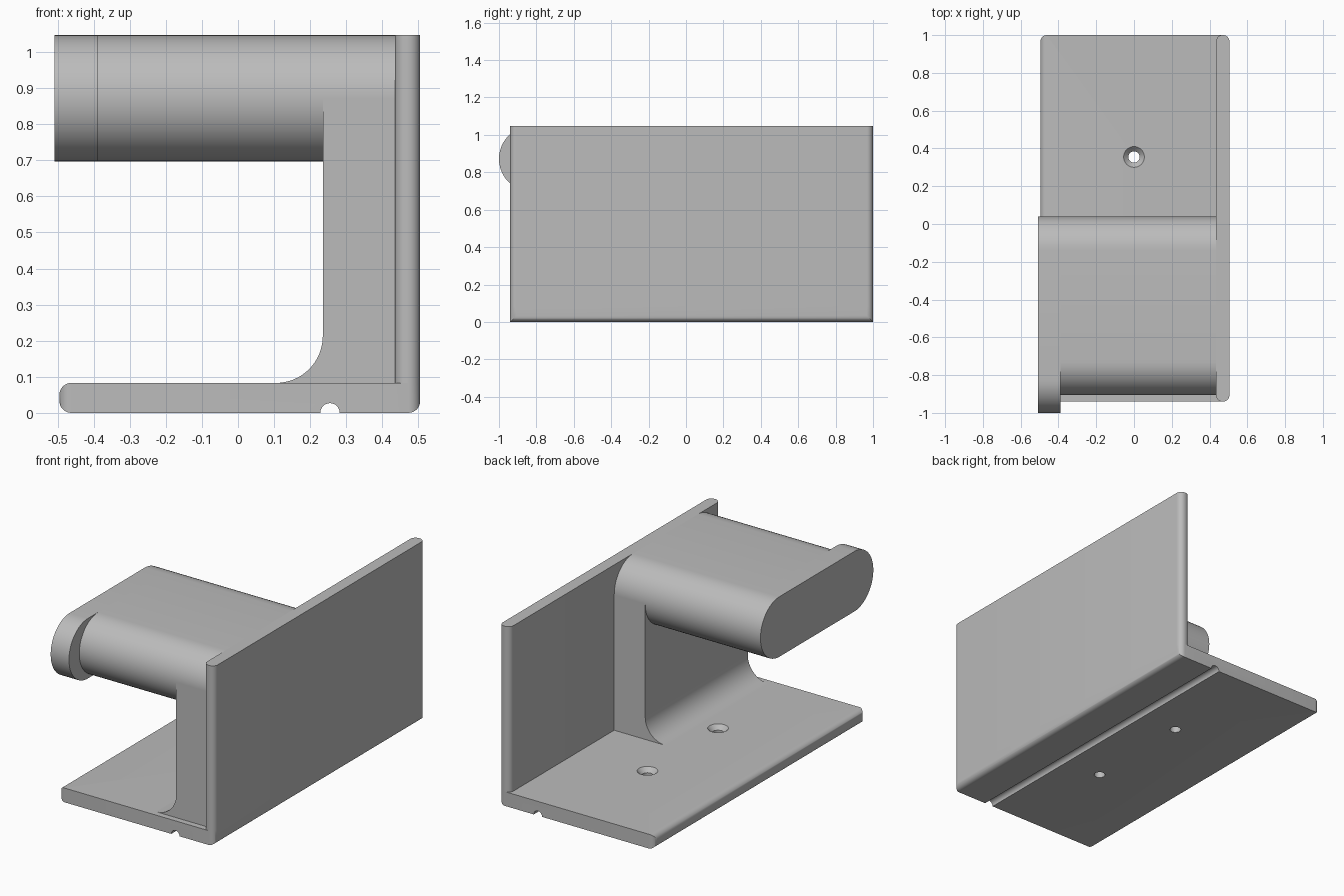
import bpy, bmesh, math

cube = bpy.data.objects.get("Cube")
if cube:
    bpy.data.objects.remove(cube, do_unlink=True)

gray = bpy.data.materials.new("satin gray")
gray.use_nodes = True
gray.diffuse_color = (0.5, 0.5, 0.5, 1)
gray.node_tree.nodes["Principled BSDF"].inputs["Base Color"].default_value = (0.5, 0.5, 0.5, 1)

BACK, FRONT = 1.0, -0.94        # plate ends
OUTER, INNER = 0.505, 0.435     # wall faces
EDGE = -0.495                   # free edge of the base
FLOOR, TOP = 0.083, 1.047
ARM_R, ARM_BACK, ARM_FRONT = 0.175, 0.04, -0.905


def finish(name, bm):
    """Turn a bmesh into a smooth-shaded object with sharp edges kept."""
    bmesh.ops.recalc_face_normals(bm, faces=bm.faces[:])
    mesh = bpy.data.meshes.new(name)
    bm.to_mesh(mesh)
    bm.free()
    mesh.materials.append(gray)
    obj = bpy.data.objects.new(name, mesh)
    bpy.context.collection.objects.link(obj)
    shade(obj)
    return obj


def shade(obj):
    bpy.ops.object.select_all(action='DESELECT')
    obj.select_set(True)
    bpy.context.view_layer.objects.active = obj
    bpy.ops.object.shade_smooth_by_angle(angle=math.radians(30))


def rounded_box(name, x, y, z, radius, rule):
    """Box whose edges are rounded where rule(edge midpoint, direction) holds."""
    bm = bmesh.new()
    bmesh.ops.create_cube(bm, size=1)
    for v in bm.verts:
        v.co = [r[0] if c < 0 else r[1] for c, r in zip(v.co, (x, y, z))]
    edges = []
    for e in bm.edges:
        mid = (e.verts[0].co + e.verts[1].co) / 2
        d = e.verts[1].co - e.verts[0].co
        axis = "xyz"[max(range(3), key=lambda i: abs(d[i]))]
        if rule(mid, axis):
            edges.append(e)
    bmesh.ops.bevel(bm, geom=edges, offset=radius, segments=8, profile=0.5, affect='EDGES')
    return finish(name, bm)


def prism(name, outline, offset):
    """Extrude a closed 3D outline by an offset vector."""
    bm = bmesh.new()
    face = bm.faces.new([bm.verts.new(p) for p in outline])
    new = bmesh.ops.extrude_face_region(bm, geom=[face])["geom"]
    bmesh.ops.translate(bm, vec=offset, verts=[g for g in new if isinstance(g, bmesh.types.BMVert)])
    return finish(name, bm)


def arc(cx, cy, r, start, end, steps=24):
    angles = [math.radians(start + (end - start) * i / steps) for i in range(steps + 1)]
    return [(cx + r * math.cos(a), cy + r * math.sin(a)) for a in angles]


def stadium(name, x0, x1, y0, y1):
    """Round-ended bar lying along x."""
    zc = TOP - ARM_R
    pts = arc(y1 - ARM_R, zc, ARM_R, -90, 90) + arc(y0 + ARM_R, zc, ARM_R, 90, 270)
    return prism(name, [(x0, y, z) for y, z in pts], (x1 - x0, 0, 0))


def spin(name, profile, x, y):
    """Solid of revolution about a vertical axis."""
    bm = bmesh.new()
    rings = []
    for r, z in profile:
        ring = arc(x, y, r, 0, 360, 32)[:-1]
        rings.append([bm.verts.new((px, py, z)) for px, py in ring])
    for a, b in zip(rings, rings[1:]):
        for i in range(32):
            j = (i + 1) % 32
            bm.faces.new((a[i], a[j], b[j], b[i]))
    bm.faces.new(rings[0])
    bm.faces.new(rings[-1])
    return finish(name, bm)


def cut(obj, cutter):
    cutter.hide_render = True
    mod = obj.modifiers.new("cut", 'BOOLEAN')
    mod.operation = 'DIFFERENCE'
    mod.solver = 'EXACT'
    mod.object = cutter
    bpy.context.view_layer.objects.active = obj
    bpy.ops.object.modifier_apply(modifier=mod.name)
    bpy.data.objects.remove(cutter, do_unlink=True)


# Base plate, rounded everywhere except its ends and the seam under the wall
base = rounded_box("base_plate", (EDGE, OUTER), (FRONT, BACK), (0, FLOOR), 0.033,
                   lambda m, a: a == "z" or (a == "y" and not (m.x > 0 and m.z > 0.01)))

# Groove along the underside
groove = [(x, FRONT - 0.1, z) for x, z in arc(0.255, 0, 0.027, 0, 360)[:-1]]
cut(base, prism("groove_cutter", groove, (0, BACK - FRONT + 0.2, 0)))

# Countersunk screw holes
for y in (0.355, -0.295):
    cut(base, spin("hole_cutter", [(0.03, -0.05), (0.03, 0.058), (0.055, FLOOR), (0.055, 0.15)], 0, y))
shade(base)

# Side wall with rounded upright edges
rounded_box("side_wall", (INNER, OUTER), (FRONT, BACK), (FLOOR, TOP), 0.033,
            lambda m, a: a == "z")

# Support column with a fillet at its foot
r = 0.13
col = 0.235
profile = [(INNER, FLOOR), (INNER, TOP - ARM_R), (col, TOP - ARM_R)]
profile += arc(col - r, FLOOR + r, r, 0, -90, 16)
prism("support_column", [(x, ARM_FRONT, z) for x, z in profile], (0, ARM_BACK - ARM_FRONT, 0))

# Arm and its end flange
stadium("arm", -0.39, INNER, ARM_FRONT, ARM_BACK)
stadium("end_flange", -0.508, -0.39, -1.0, ARM_BACK)
